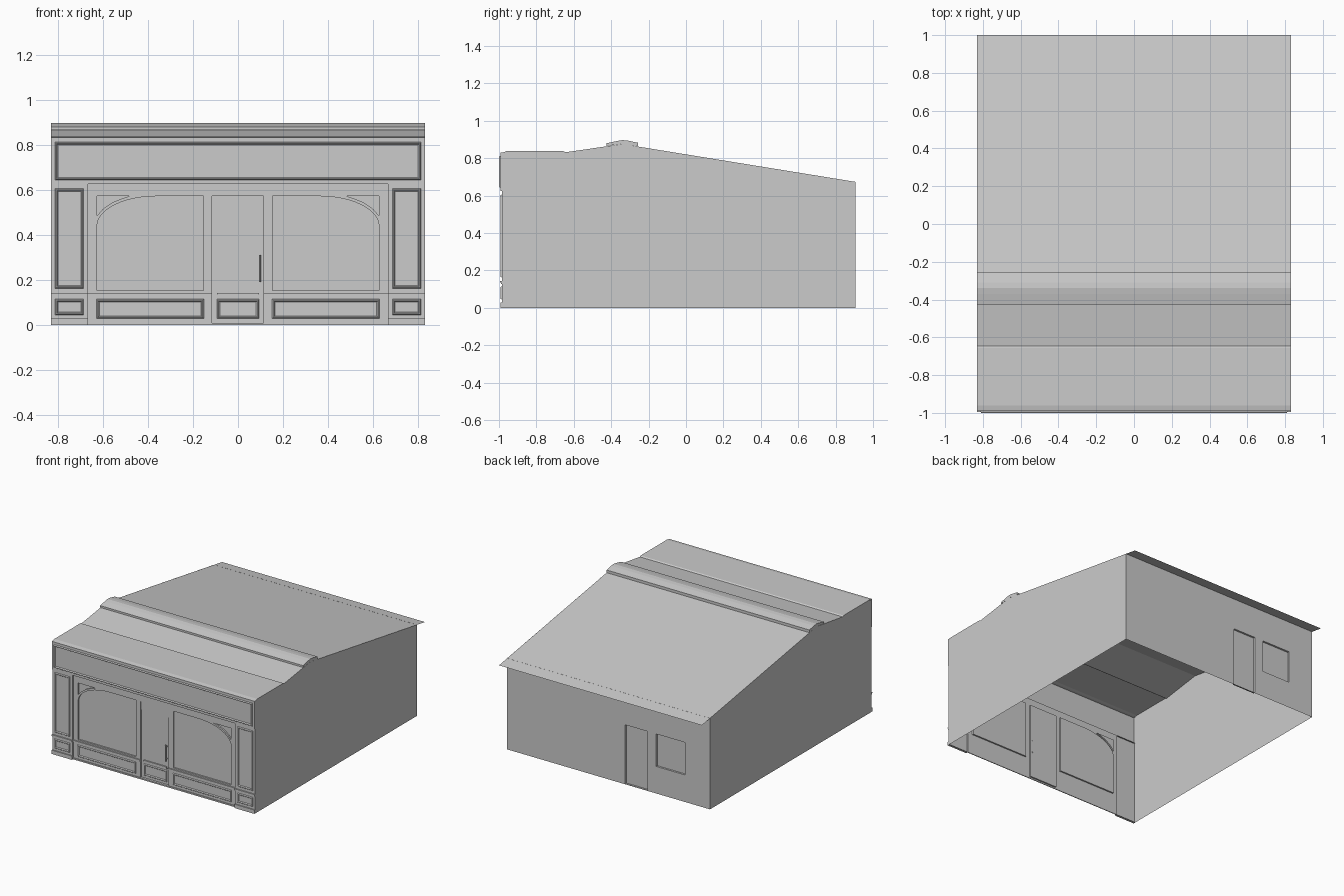
import bpy, bmesh, math
from mathutils import Vector

if "Cube" in bpy.data.objects:
    bpy.data.objects.remove(bpy.data.objects["Cube"])

W = 0.83                       # half width
WALL, PIL, FASCIA, GLASS = -0.975, -0.985, -0.991, -0.964
BACK = 0.905


def finish(name, bm, facing):
    """Weld, orient the shell toward `facing` and link it."""
    bmesh.ops.remove_doubles(bm, verts=bm.verts, dist=1e-5)
    bmesh.ops.recalc_face_normals(bm, faces=bm.faces)
    total = sum((f.normal * f.calc_area() for f in bm.faces), Vector())
    if total.dot(Vector(facing)) < 0:
        bmesh.ops.reverse_faces(bm, faces=bm.faces)
    me = bpy.data.meshes.new(name)
    bm.to_mesh(me)
    bm.free()
    ob = bpy.data.objects.new(name, me)
    bpy.context.collection.objects.link(ob)
    return ob


def rect(x0, x1, z0, z1):
    return [(x0, z0), (x1, z0), (x1, z1), (x0, z1)]


def flip(loop):
    return [(-x, z) for x, z in reversed(loop)]


def ring(bm, loop, y):
    return [bm.verts.new((x, y, z)) for x, z in loop]


def bridge(bm, a, b):
    n = len(a)
    for i in range(n):
        bm.faces.new((a[i], a[(i + 1) % n], b[(i + 1) % n], b[i]))


def plate(bm, loop, y0, y1):
    """Raised or sunken plate: sides from y0 to y1, closed at y1, open behind."""
    a, b = ring(bm, loop, y0), ring(bm, loop, y1)
    bridge(bm, a, b)
    bm.faces.new(b)


def wall_sheet(bm, loops, y):
    """Flat sheet; the first loop is the outline and the rest are holes."""
    edges = []
    for loop in loops:
        v = ring(bm, loop, y)
        edges += [bm.edges.new((v[i], v[(i + 1) % len(v)])) for i in range(len(v))]
    bmesh.ops.triangle_fill(bm, edges=edges, use_beauty=True, use_dissolve=False)


def moulding(bm, x0, x1, z0, z1, y, h=0.007, w=0.013):
    """Picture-frame moulding standing proud of plane y."""
    prof = [(0, 0), (0.15, 0.6), (0.35, 1), (0.6, 1), (0.75, 0.4), (1, 0)]
    rings = [ring(bm, rect(x0 + w * t, x1 - w * t, z0 + w * t, z1 - w * t), y - h * d)
             for t, d in prof]
    for a, b in zip(rings, rings[1:]):
        bridge(bm, a, b)


def strip(name, profile, facing=(0, 0, 1)):
    """Sheet swept across the full width from a (y, z) profile."""
    bm = bmesh.new()
    pts = [(bm.verts.new((-W, y, z)), bm.verts.new((W, y, z))) for y, z in profile]
    for (a, b), (c, d) in zip(pts, pts[1:]):
        bm.faces.new((a, b, d, c))
    return finish(name, bm, facing)


# Front wall with arched windows, corner spandrels and door opening
arch = [(0.36 + 0.266 * math.cos(t), 0.44 + 0.132 * math.sin(t))
        for t in (i * math.pi / 24 for i in range(13))]
window = [(0.153, 0.153), (0.626, 0.153)] + arch + [(0.153, 0.572)]
spandrel = [(0.626, 0.485), (0.626, 0.572), (0.482, 0.572),
            (0.52, 0.56), (0.562, 0.542), (0.6, 0.515)]
door = rect(-0.115, 0.113, 0.01, 0.572)
openings = [window, flip(window), spandrel, flip(spandrel), door]
bm = bmesh.new()
wall_sheet(bm, [rect(-0.665, 0.665, 0, 0.626)] + openings, WALL)
for hole in openings:
    plate(bm, hole, WALL, GLASS)
finish("front_wall", bm, (0, -1, 0))

# Corner pilasters with plinths
for side, name in ((1, "right"), (-1, "left")):
    bm = bmesh.new()
    col, foot = rect(0.665, W, 0, 0.626), rect(0.665, W, 0, 0.028)
    if side < 0:
        col, foot = flip(col), flip(foot)
    plate(bm, col, WALL, PIL)
    finish(name + "_pilaster", bm, (0, -1, 0))
    bm = bmesh.new()
    plate(bm, foot, PIL, PIL - 0.008)
    finish(name + "_plinth", bm, (0, -1, 0))

# Sign fascia
bm = bmesh.new()
plate(bm, rect(-W, W, 0.626, 0.832), WALL, FASCIA)
finish("sign_fascia", bm, (0, -1, 0))

# Panel mouldings
bm = bmesh.new()
moulding(bm, -0.813, 0.813, 0.643, 0.813, FASCIA, h=0.009)
for s in (1, -1):
    for x0, x1, z0, z1, y in ((0.685, 0.812, 0.163, 0.606, PIL),
                              (0.685, 0.812, 0.045, 0.115, PIL),
                              (0.152, 0.629, 0.028, 0.115, WALL)):
        a, b = sorted((s * x0, s * x1))
        moulding(bm, a, b, z0, z1, y)
moulding(bm, -0.094, 0.094, 0.028, 0.115, GLASS)
finish("panel_mouldings", bm, (0, -1, 0))

# Sill band, in two steps, over pilasters, stall risers and door
bm = bmesh.new()
for x0, x1, y in ((0.665, W, PIL), (-W, -0.665, PIL), (0.113, 0.665, WALL),
                  (-0.665, -0.115, WALL), (-0.094, 0.094, GLASS)):
    plate(bm, rect(x0, x1, 0.127, 0.135), y, y - 0.005)
    plate(bm, rect(x0, x1, 0.135, 0.143), y, y - 0.009)
finish("sill_band", bm, (0, -1, 0))

# Low kerb and door transom rail
bm = bmesh.new()
plate(bm, rect(-0.665, 0.665, 0, 0.01), WALL, WALL - 0.006)
finish("front_kerb", bm, (0, -1, 0))
bm = bmesh.new()
plate(bm, rect(-0.115, 0.113, 0.51, 0.572), GLASS, GLASS - 0.004)
finish("door_transom", bm, (0, -1, 0))

# Door handle: upright bar on two stand-offs
bm = bmesh.new()
bmesh.ops.create_cone(bm, cap_ends=True, segments=10, radius1=0.005, radius2=0.005, depth=0.12)
bmesh.ops.translate(bm, verts=bm.verts, vec=(0.097, -0.984, 0.25))
for z in (0.205, 0.295):
    c = bmesh.ops.create_cube(bm, size=1)["verts"]
    bmesh.ops.scale(bm, verts=c, vec=(0.006, 0.022, 0.006))
    bmesh.ops.translate(bm, verts=c, vec=(0.097, -0.974, z))
finish("door_handle", bm, (0, 0, 0))

# Side walls
side = [(WALL, 0), (BACK, 0), (BACK, 0.674), (-0.34, 0.876), (-0.645, 0.832),
        (-0.655, 0.838), (-0.96, 0.838), (WALL, 0.832)]
for s, name in ((1, "right"), (-1, "left")):
    bm = bmesh.new()
    bm.faces.new([bm.verts.new((s * W, y, z)) for y, z in side])
    finish(name + "_side_wall", bm, (s, 0, 0))

# Back wall with recessed door and window
bm = bmesh.new()
back_holes = [rect(-0.32, -0.135, 0.004, 0.44), rect(-0.625, -0.39, 0.2, 0.44)]
wall_sheet(bm, [rect(-W, W, 0, 0.674)] + back_holes, BACK)
for hole in back_holes:
    plate(bm, hole, BACK, BACK - 0.014)
finish("back_wall", bm, (0, 1, 0))

# Roof sheets
strip("front_roof", [(FASCIA, 0.832), (-0.96, 0.838), (-0.655, 0.838),
                     (-0.645, 0.832), (-0.34, 0.876)])
strip("rear_roof", [(-0.34, 0.876), (1.0, 0.658)])

# Ridge cap with closed ends
cap = [(-0.425, 0.866), (-0.425, 0.88), (-0.37, 0.892), (-0.34, 0.897),
       (-0.31, 0.894), (-0.257, 0.883), (-0.257, 0.863)]
strip("ridge_cap", cap)
bm = bmesh.new()
for x in (-W, W):
    bm.faces.new([bm.verts.new((x, y, z)) for y, z in cap + [(-0.34, 0.876)]])
finish("ridge_cap_ends", bm, (0, 0, 0))
